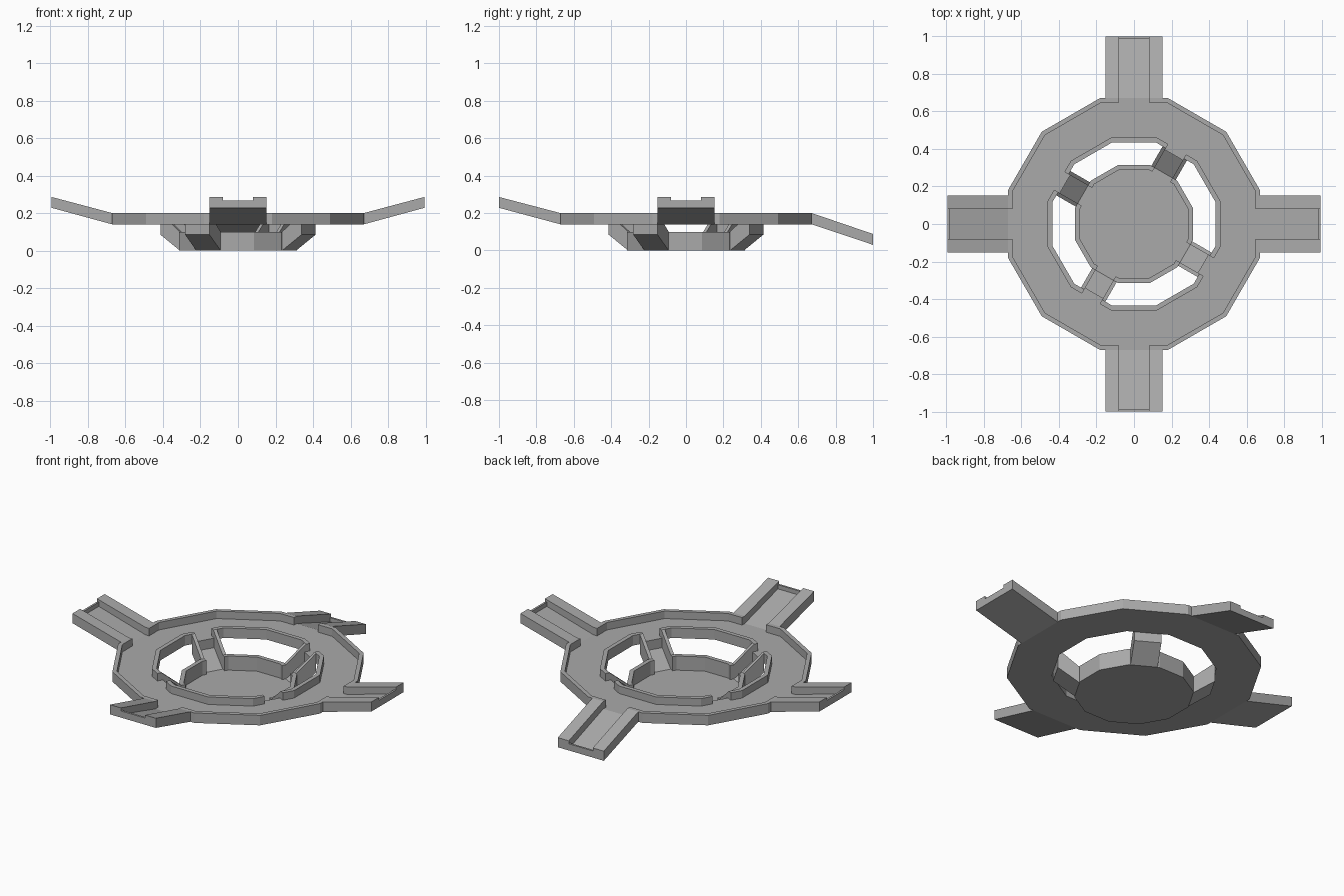
import bpy, bmesh, math

if "Cube" in bpy.data.objects:
    bpy.data.objects.remove(bpy.data.objects["Cube"])

T = math.tan(math.radians(15))  # half-side ratio of a 12-sided ring
grey = bpy.data.materials.new("mid_grey")
grey.diffuse_color = (.4, .4, .4, 1)
grey.use_nodes = True
grey.node_tree.nodes["Principled BSDF"].inputs["Base Color"].default_value = grey.diffuse_color


def finish(name, bm):
    bmesh.ops.remove_doubles(bm, verts=bm.verts, dist=1e-5)
    bmesh.ops.recalc_face_normals(bm, faces=bm.faces)
    me = bpy.data.meshes.new(name)
    bm.to_mesh(me)
    bm.free()
    me.materials.append(grey)
    ob = bpy.data.objects.new(name, me)
    bpy.context.collection.objects.link(ob)
    return ob


def turned(name, profile, closed):
    """12-sided turned body; profile is (flat-side radius, z)."""
    bm = bmesh.new()
    c = math.cos(math.radians(15))
    loops = []
    for k in range(12):
        a = math.radians(30 * k + 15)
        loops.append([bm.verts.new((r / c * math.cos(a), r / c * math.sin(a), z))
                      for r, z in profile])
    n = len(profile)
    for k in range(12):
        p, q = loops[k], loops[(k + 1) % 12]
        for i in range(n if closed else n - 1):
            j = (i + 1) % n
            bm.faces.new((p[i], q[i], q[j], p[j]))
    if not closed:  # cap both ends of the profile
        bm.faces.new([l[0] for l in loops])
        bm.faces.new([l[-1] for l in loops])
    return finish(name, bm)


def prism(bm, angle, profile, lo, hi):
    """Side profile (r, z) stretched from lo to hi sideways; None = open mitred end."""
    a = math.radians(angle)
    ca, sa = math.cos(a), math.sin(a)
    rows = []
    for end, sign in ((lo, -1), (hi, 1)):
        row = []
        for r, z in profile:
            t = sign * r * T if end is None else end
            row.append(bm.verts.new((r * ca - t * sa, r * sa + t * ca, z)))
        rows.append(row)
        if end is not None:
            bm.faces.new(row)
    n = len(profile)
    for i in range(n):
        j = (i + 1) % n
        bm.faces.new((rows[0][i], rows[0][j], rows[1][j], rows[1][i]))


def rim(name, r0, r1, z0, z1, first_gap, gap):
    """Raised wall with openings on every third side."""
    bm = bmesh.new()
    box = [(r0, z0), (r1, z0), (r1, z1), (r0, z1)]
    for k in range(12):
        if k % 3 == first_gap:
            prism(bm, 30 * k, box, None, -gap)
            prism(bm, 30 * k, box, gap, None)
        else:
            prism(bm, 30 * k, box, None, None)
    return finish(name, bm)


# main walkway ring: thin floor with deep walls
turned("ring_deck", [(.435, .14), (.672, .14), (.672, .155), (.435, .155)], True)
rim("ring_outer_wall", .648, .672, .155, .20, 0, .08)
rim("ring_inner_wall", .435, .46, .155, .20, 2, .055)

# sunken hub dish and its wall
turned("hub_floor", [(.315, .015), (.315, 0)], False)
rim("hub_wall", .29, .315, .015, .10, 2, .055)

# sloping spokes: trough floor plus two side walls
for n, ang in enumerate((60, 150, 240, 330)):
    bm = bmesh.new()
    prism(bm, ang, [(.315, 0), (.435, .085), (.435, .155), (.425, .155),
                    (.425, .098), (.315, .015)], -.055, .055)
    for lo, hi in ((-.075, -.055), (.055, .075)):
        prism(bm, ang, [(.315, 0), (.435, .085), (.435, .2), (.315, .1)], lo, hi)
    finish(f"spoke_{n + 1}", bm)

# four channelled arms: three rise, the back one drops
for name, ang, end, z in (("right_arm", 0, .995, .228), ("back_arm", 90, 1, .03),
                          ("left_arm", 180, .995, .228), ("front_arm", 270, 1, .228)):
    bm = bmesh.new()
    lip = end - .012
    prism(bm, ang, [(.672, .14), (end, z), (end, z + .04), (lip, z + .04),
                    (lip, z + .015), (.672, .155)], -.08, .08)
    for lo, hi in ((-.153, -.08), (.08, .153)):
        prism(bm, ang, [(.672, .14), (end, z), (end, z + .058), (.672, .2)], lo, hi)
    finish(name, bm)
